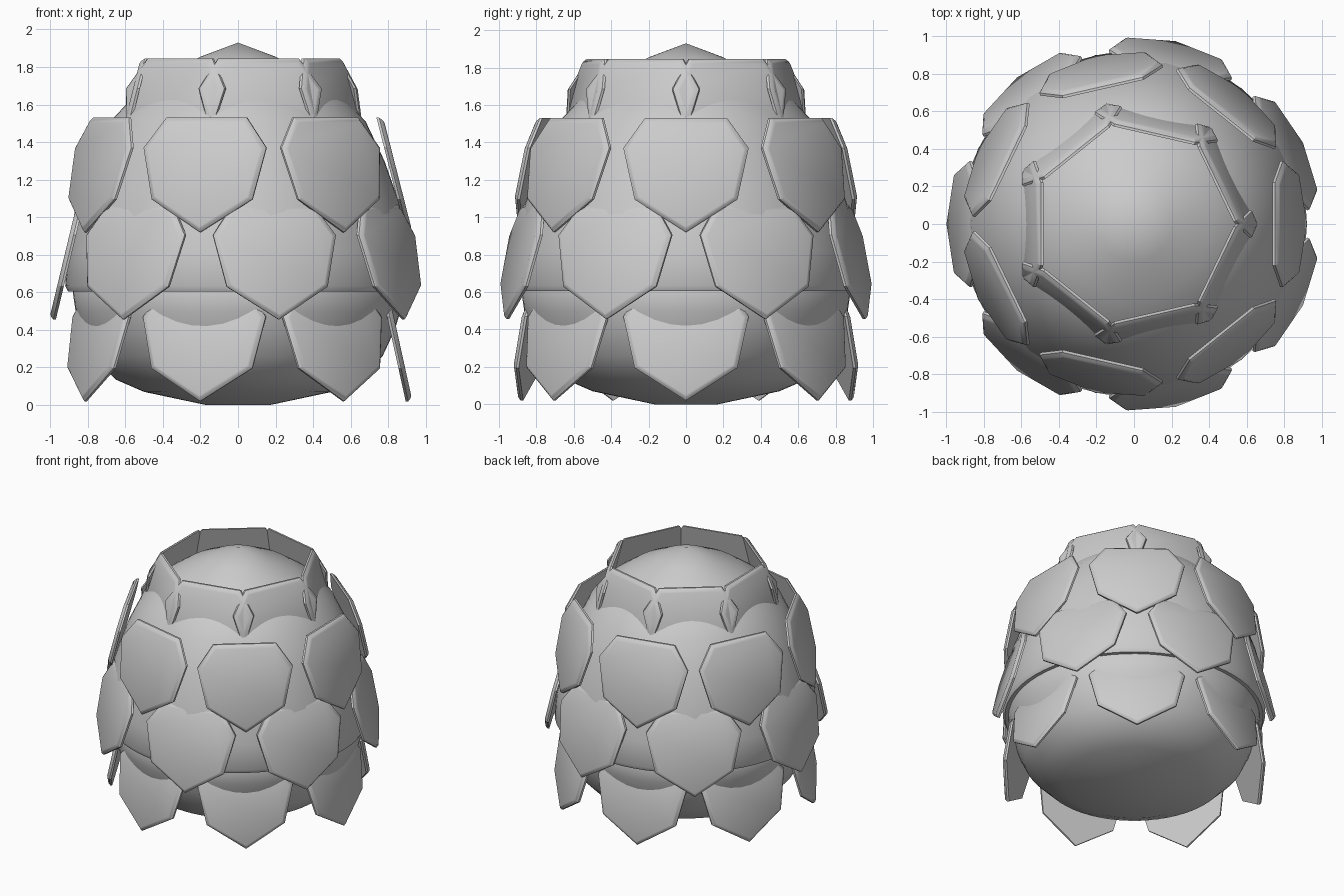
import bpy, bmesh, math
from mathutils import Matrix

old = bpy.data.objects.get("Cube")
if old:
    bpy.data.objects.remove(old, do_unlink=True)

COLOUR = (0.6, 0.6, 0.6, 1)
grey = bpy.data.materials.new("plain grey")
grey.use_nodes = True
grey.diffuse_color = COLOUR
grey.node_tree.nodes["Principled BSDF"].inputs["Base Color"].default_value = COLOUR


def add_object(name, mesh):
    obj = bpy.data.objects.new(name, mesh)
    bpy.context.collection.objects.link(obj)
    return obj


def finish(bm, name, angle):
    """Turn a bmesh into a mesh, smooth except at sharp edges."""
    bmesh.ops.recalc_face_normals(bm, faces=bm.faces)
    for f in bm.faces:
        f.smooth = True
    for e in bm.edges:
        e.smooth = e.calc_face_angle(0) < math.radians(angle)
    mesh = bpy.data.meshes.new(name)
    bm.to_mesh(mesh)
    bm.free()
    mesh.materials.append(grey)
    return mesh


def lathe(name, profile, steps=64):
    """Spin a (radius, height) profile round the z axis."""
    bm = bmesh.new()
    verts = [bm.verts.new((r, 0, z)) for r, z in profile]
    edges = [bm.edges.new(pair) for pair in zip(verts, verts[1:])]
    bmesh.ops.spin(bm, geom=verts + edges, axis=(0, 0, 1), cent=(0, 0, 0),
                   angle=math.tau, steps=steps, use_merge=True)
    bmesh.ops.remove_doubles(bm, verts=bm.verts, dist=0.0005)
    return add_object(name, finish(bm, name, 40))


# Upper shell with its lip, and the rounded base inside it
lathe("upper_shell", [(0, 1.93), (0.2, 1.855), (0.4, 1.755), (0.55, 1.65),
                      (0.68, 1.51), (0.78, 1.3), (0.865, 1.06), (0.905, 0.82),
                      (0.92, 0.635), (0.905, 0.605), (0.86, 0.605)])
lathe("lower_body", [(0.86, 0.66), (0.88, 0.6), (0.865, 0.5), (0.835, 0.4),
                     (0.77, 0.26), (0.65, 0.135), (0.5, 0.07), (0.17, 0), (0, 0)])

# Half outline of a scale: distance from its middle line, height over its tip
HALF = [(0, 0), (0.275, 0.175), (0.335, 0.45), (0.22, 0.61)]
OUTLINE = HALF + [(-u, v) for u, v in reversed(HALF[1:])]
# Rim rings: depth outward and shrink of the outline
RINGS = [(0, 0), (0.014, 0), (0.03, 0.014), (0.036, 0.026)]


def shrunk(amount):
    """Outline moved inward by an even distance."""
    n, pts = len(OUTLINE), []
    for i, (u, v) in enumerate(OUTLINE):
        normals = []
        for a, b in ((i - 1, i), (i, (i + 1) % n)):
            du, dv = OUTLINE[b][0] - OUTLINE[a][0], OUTLINE[b][1] - OUTLINE[a][1]
            length = math.hypot(du, dv)
            normals.append((-dv / length, du / length))
        (ax, ay), (bx, by) = normals
        k = amount / (1 + ax * bx + ay * by)
        pts.append((u + (ax + bx) * k, v + (ay + by) * k))
    return pts


def scale_mesh(name, tip_radius, tip_height, slope):
    bm = bmesh.new()
    rings = [[bm.verts.new((tip_radius - slope * v + depth, u, tip_height + v))
              for u, v in shrunk(inset)] for depth, inset in RINGS]
    n = len(OUTLINE)
    for low, high in zip(rings, rings[1:]):
        for i in range(n):
            j = (i + 1) % n
            bm.faces.new((low[i], low[j], high[j], high[i]))
    bm.faces.new(rings[0])
    bm.faces.new(rings[-1])
    return finish(bm, name, 35)


# Rings of seven overlapping scales, each ring half a step from the next
COUNT = 7
STEP = math.tau / COUNT
for name, radius, height, slope, offset in [
        ("bottom_scale", 0.893, 0.02, 0.22, 0),
        ("lower_scale", 0.97, 0.455, 0.24, 0.5),
        ("upper_scale", 0.893, 0.92, 0.255, 0),
        ("crown_scale", 0.635, 1.235, 0.25, 0.5)]:
    mesh = scale_mesh(name, radius, height, slope)
    for k in range(COUNT):
        scale = add_object(f"{name}_{k + 1}", mesh)
        scale.matrix_world = Matrix.Rotation((k + offset) * STEP, 4, "Z")
